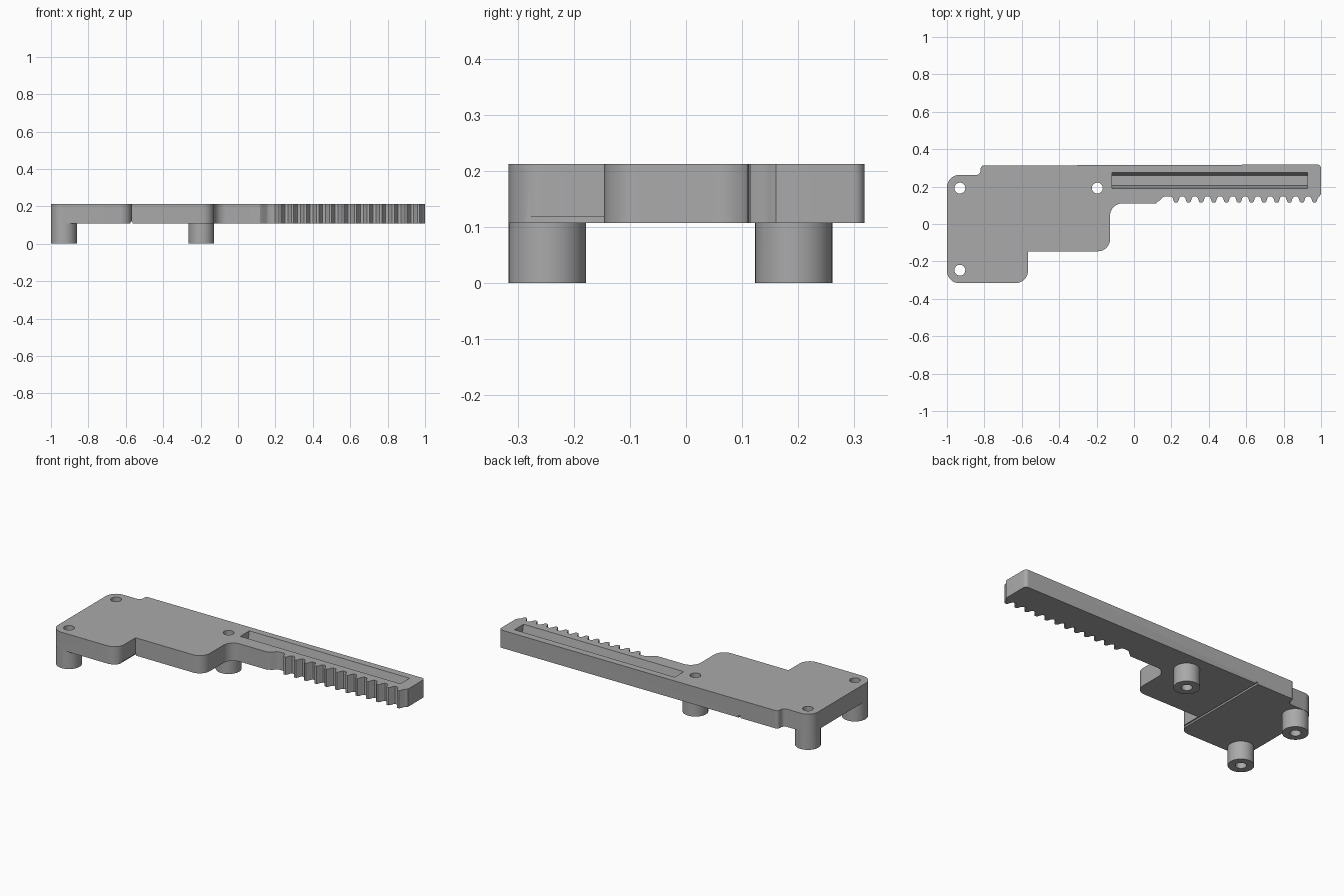
import bpy, bmesh, math
from mathutils import Vector

if "Cube" in bpy.data.objects:
    bpy.data.objects.remove(bpy.data.objects["Cube"], do_unlink=True)

BOTTOM, TOP = 0.107, 0.212

grey = bpy.data.materials.new("plain grey")
grey.use_nodes = True
COLOUR = (0.40, 0.40, 0.40, 1)
grey.diffuse_color = COLOUR
grey.node_tree.nodes["Principled BSDF"].inputs["Base Color"].default_value = COLOUR


def rounded(corners, steps=8):
    """Turn (x, y, radius) corners into an outline with filleted corners."""
    out = []
    for i, (x, y, r) in enumerate(corners):
        p = Vector((x, y))
        if r == 0:
            out.append(p)
            continue
        a = p + (Vector(corners[i - 1][:2]) - p).normalized() * r
        b = p + (Vector(corners[(i + 1) % len(corners)][:2]) - p).normalized() * r
        centre = a + b - p
        for k in range(steps + 1):
            t = k / steps * math.pi / 2
            out.append(centre + (a - centre) * math.cos(t) + (b - centre) * math.sin(t))
    return out


def make(name, bm):
    bmesh.ops.recalc_face_normals(bm, faces=bm.faces)
    mesh = bpy.data.meshes.new(name)
    bm.to_mesh(mesh)
    bm.free()
    mesh.materials.append(grey)
    ob = bpy.data.objects.new(name, mesh)
    bpy.context.collection.objects.link(ob)
    return ob


def prism(name, points, offset):
    bm = bmesh.new()
    face = bm.faces.new([bm.verts.new(p) for p in points])
    moved = bmesh.ops.extrude_face_region(bm, geom=[face])["geom"]
    bmesh.ops.translate(bm, vec=offset, verts=[v for v in moved if isinstance(v, bmesh.types.BMVert)])
    return make(name, bm)


def cylinder(name, x, y, z0, z1, radius):
    ring = [(x + radius * math.cos(a), y + radius * math.sin(a), z0)
            for a in (k * math.tau / 40 for k in range(40))]
    return prism(name, ring, (0, 0, z1 - z0))


def boolean(target, other, operation):
    mod = target.modifiers.new(other.name, "BOOLEAN")
    mod.object, mod.operation, mod.solver = other, operation, "EXACT"
    bpy.context.view_layer.objects.active = target
    bpy.ops.object.modifier_apply(modifier=mod.name)
    bpy.data.objects.remove(other, do_unlink=True)


# Plate outline, anticlockwise from the back left of the mounting area
outline = rounded([
    (-0.82, 0.318, 0.025), (-0.82, 0.262, 0.025), (-1, 0.262, 0.065), (-1, -0.316, 0.065),
    (-0.567, -0.316, 0.065), (-0.567, -0.146, 0), (-0.128, -0.146, 0.065),
    (-0.128, 0.11, 0.065), (0.125, 0.11, 0.01)])

# Rack teeth along the front of the arm
ROOT, TIP, PITCH = 0.148, 0.114, 0.0673
outline += [Vector(p) for p in ((0.14, 0.128), (0.152, 0.142), (0.165, ROOT))]
for k in range(12):
    x = 0.965 - PITCH * (11 - k)
    for dx, h in ((-0.026, 0), (-0.018, 0.25), (-0.011, 0.85), (-0.006, 1),
                  (0.006, 1), (0.011, 0.85), (0.018, 0.25), (0.026, 0)):
        outline.append(Vector((x + dx, ROOT + (TIP - ROOT) * h)))
outline += [Vector((1, 0.16))] + rounded([(1, 0.16, 0), (1, 0.318, 0.02), (-0.82, 0.318, 0)])[1:-1]

plate = prism("rack_plate", [(p.x, p.y, BOTTOM) for p in outline], (0, 0, TOP - BOTTOM))

# Long pocket with sloping sides in the arm
section = [(0.186, TOP + 0.02), (0.190, TOP), (0.205, 0.15), (0.260, 0.15), (0.275, TOP), (0.279, TOP + 0.02)]
boolean(plate, prism("pocket", [(-0.118, y, z) for y, z in section], (1.046, 0, 0)), "DIFFERENCE")

# Fine groove under the mounting area
groove = [(-0.575, -0.4, BOTTOM - 0.01), (-0.563, -0.4, BOTTOM - 0.01),
          (-0.563, -0.4, BOTTOM + 0.011), (-0.575, -0.4, BOTTOM + 0.011)]
boolean(plate, prism("groove", groove, (0, 0.8, 0)), "DIFFERENCE")

# Standoffs with screw holes right through
mounts = [(-0.931, 0.192), (-0.931, -0.247), (-0.196, 0.192)]
for x, y in mounts:
    boolean(plate, cylinder("standoff", x, y, 0, BOTTOM + 0.03, 0.069), "UNION")
for x, y in mounts:
    boolean(plate, cylinder("screw_hole", x, y, -0.1, 0.4, 0.029), "DIFFERENCE")

bpy.ops.object.select_all(action="DESELECT")
plate.select_set(True)
bpy.context.view_layer.objects.active = plate
bpy.ops.object.shade_smooth_by_angle(angle=math.radians(30))
